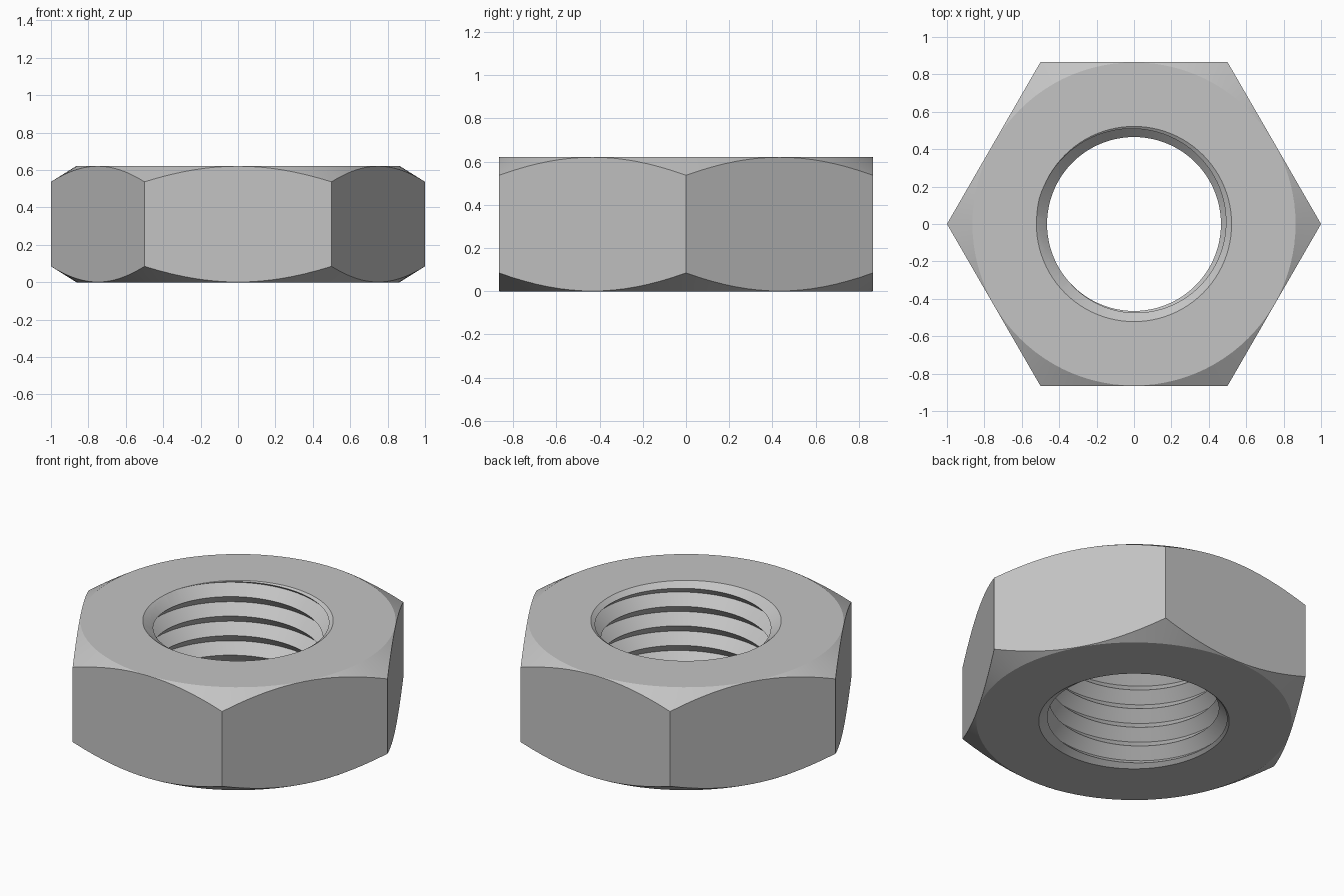
import bpy, bmesh, math
from mathutils import Matrix

cube = bpy.data.objects.get("Cube")
if cube:
    bpy.data.objects.remove(cube, do_unlink=True)

HEIGHT = 0.622
SEGMENTS = 96
PITCH = 0.118
CREST, ROOT = 0.465, 0.525      # thread radii
SINK_RADIUS, SINK_DEPTH = 0.522, 0.04


def make_object(name, bm):
    bmesh.ops.recalc_face_normals(bm, faces=bm.faces[:])
    mesh = bpy.data.meshes.new(name)
    bm.to_mesh(mesh)
    bm.free()
    obj = bpy.data.objects.new(name, mesh)
    bpy.context.collection.objects.link(obj)
    return obj


def frustum(bm, sides, r_low, r_high, z_low, z_high):
    """Cone section or prism with one corner on +x."""
    rings = []
    for r, z in ((r_low, z_low), (r_high, z_high)):
        rings.append([bm.verts.new((r * math.cos(a), r * math.sin(a), z))
                      for a in (math.tau * i / sides for i in range(sides))])
    low, high = rings
    for i in range(sides):
        j = (i + 1) % sides
        bm.faces.new((low[i], low[j], high[j], high[i]))
    bm.faces.new(low[::-1])
    bm.faces.new(high)


def frustum_object(name, *args):
    bm = bmesh.new()
    frustum(bm, *args)
    return make_object(name, bm)


def chamfer_tool():
    """Disc with conical shoulders that trims the hexagon corners."""
    bm = bmesh.new()
    frustum(bm, SEGMENTS, 0.864, 1.104, 0, 0.15)
    frustum(bm, SEGMENTS, 1.104, 1.104, 0.15, HEIGHT - 0.15)
    frustum(bm, SEGMENTS, 1.104, 0.864, HEIGHT - 0.15, HEIGHT)
    # weld the three sections and drop the inner discs
    inner = [f for f in bm.faces if len(f.verts) > 4
             and 0.1 < f.calc_center_median().z < HEIGHT - 0.1]
    bmesh.ops.delete(bm, geom=inner, context='FACES_ONLY')
    bmesh.ops.remove_doubles(bm, verts=bm.verts[:], dist=1e-5)
    return make_object("chamfer_tool", bm)


def thread_tool():
    """Closed right-hand screw: alternate crest and root rows along a helix."""
    bm = bmesh.new()
    rows = 18
    start = 0.55 - 7 * PITCH - PITCH * 125 / 360
    grid = []
    for i in range(SEGMENTS):
        a = math.tau * i / SEGMENTS
        column = []
        for j in range(rows):
            r = ROOT if j % 2 else CREST
            z = start + PITCH * (j / 2 + i / SEGMENTS)
            column.append(bm.verts.new((r * math.cos(a), r * math.sin(a), z)))
        grid.append(column)
    for i in range(SEGMENTS):
        wrap = i == SEGMENTS - 1
        nxt = grid[0][2:] if wrap else grid[i + 1]
        for j in range(len(nxt) - 1):
            bm.faces.new((grid[i][j], nxt[j], nxt[j + 1], grid[i][j + 1]))
    # close both ends with a fan to a point on the axis
    border = [e for e in bm.edges if e.is_boundary]
    middle = HEIGHT / 2
    for z, top in ((-0.6, False), (HEIGHT + 0.6, True)):
        tip = bm.verts.new((0, 0, z))
        for e in border:
            if (e.verts[0].co.z > middle) == top:
                bm.faces.new((e.verts[0], e.verts[1], tip))
    bmesh.ops.triangulate(bm, faces=bm.faces[:])
    return make_object("thread_tool", bm)


# Hexagonal body
nut = frustum_object("hex_nut", 6, 1, 1, -0.1, HEIGHT + 0.1)

# Countersinks continue their slope past the end faces
slope = (SINK_RADIUS - CREST) / SINK_DEPTH
outer = SINK_RADIUS + 0.05 * slope
inner = SINK_RADIUS - 0.1 * slope
tools = [
    (chamfer_tool(), 'INTERSECT'),
    (thread_tool(), 'DIFFERENCE'),
    (frustum_object("lower_countersink", SEGMENTS, outer, inner, -0.05, 0.1), 'DIFFERENCE'),
    (frustum_object("upper_countersink", SEGMENTS, inner, outer,
                    HEIGHT - 0.1, HEIGHT + 0.05), 'DIFFERENCE'),
]

bpy.ops.object.select_all(action='DESELECT')
bpy.context.view_layer.objects.active = nut
nut.select_set(True)
for tool, operation in tools:
    mod = nut.modifiers.new(tool.name, 'BOOLEAN')
    mod.operation = operation
    mod.solver = 'EXACT'
    mod.object = tool
    bpy.ops.object.modifier_apply(modifier=mod.name)
    bpy.data.objects.remove(tool, do_unlink=True)

# Plain steel
steel = bpy.data.materials.new("steel_grey")
steel.use_nodes = True
colour = (0.55, 0.55, 0.55, 1)
steel.diffuse_color = colour
steel.node_tree.nodes["Principled BSDF"].inputs["Base Color"].default_value = colour
nut.data.materials.clear()
nut.data.materials.append(steel)
for p in nut.data.polygons:
    p.material_index = 0

bpy.ops.object.shade_smooth_by_angle(angle=math.radians(25))
